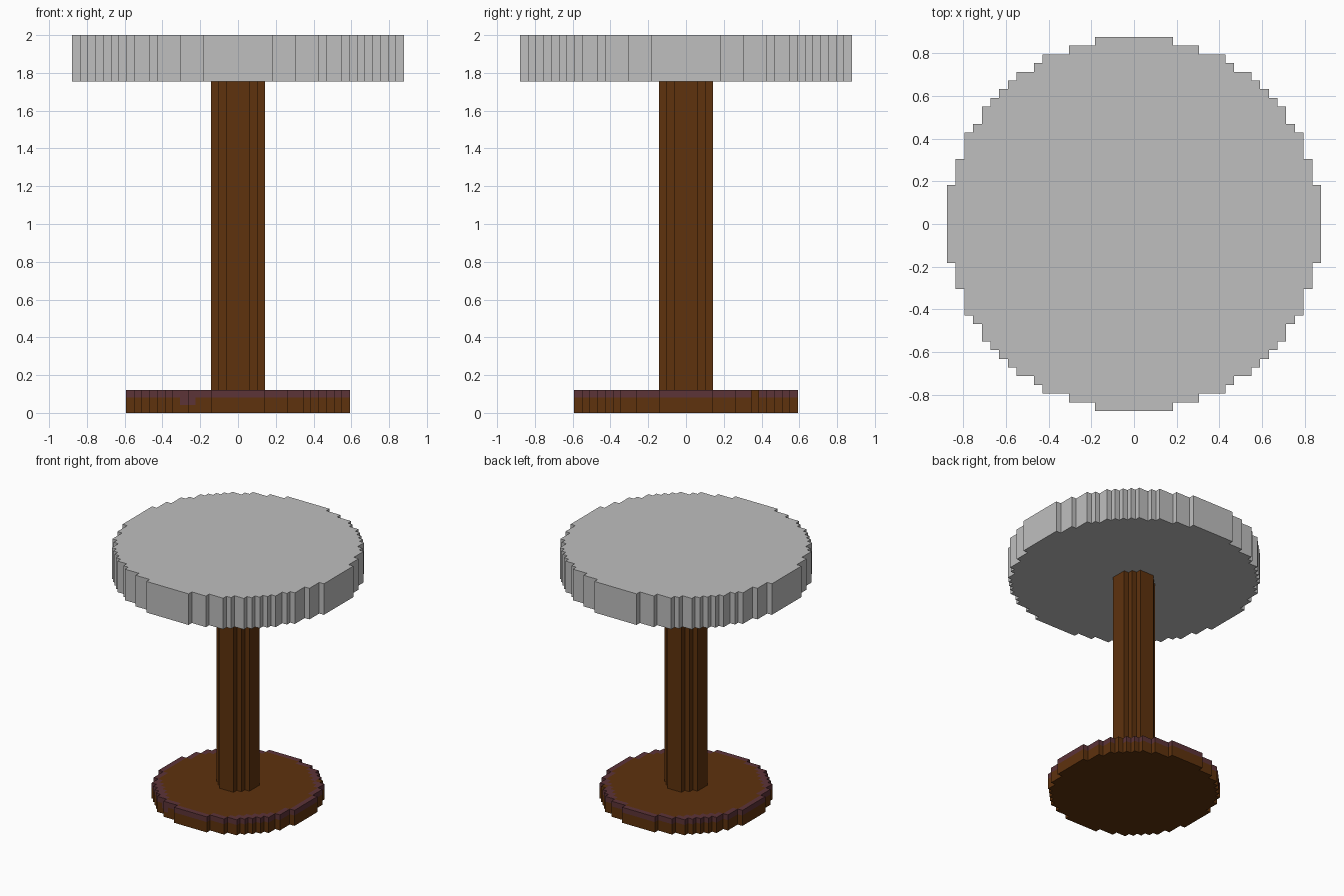
import bpy, bmesh, math

if "Cube" in bpy.data.objects:
    bpy.data.objects.remove(bpy.data.objects["Cube"], do_unlink=True)

U = 2 / 49  # edge length of one block


def material(name, rgb):
    m = bpy.data.materials.new(name)
    m.diffuse_color = (*rgb, 1)
    m.use_nodes = True
    bsdf = m.node_tree.nodes["Principled BSDF"]
    bsdf.inputs["Base Color"].default_value = (*rgb, 1)
    bsdf.inputs["Roughness"].default_value = 0.8
    return m


GREY = material("light grey", (0.52, 0.52, 0.52))
BROWN = material("dark brown", (0.112, 0.032, 0.004))
PLUM = material("plum brown", (0.107, 0.033, 0.039))


def block_disc(name, diameter, levels, mats, rule=lambda i, j, k: 0):
    """Stepped round slab of blocks; levels are heights in blocks."""
    half = diameter // 2
    r2 = (diameter / 2) ** 2
    span = range(-half, half + 1)
    inside = lambda i, j: i * i + j * j <= r2
    bm = bmesh.new()

    def quad(points, mat):
        f = bm.faces.new([bm.verts.new((x * U, y * U, z * U)) for x, y, z in points])
        f.material_index = mat

    for i in span:
        for j in span:
            if not inside(i, j):
                continue
            corners = [(i - .5, j - .5), (i + .5, j - .5), (i + .5, j + .5), (i - .5, j + .5)]
            last = len(levels) - 2
            # bottom and top caps
            quad([(*c, levels[0]) for c in reversed(corners)], rule(i, j, 0))
            quad([(*c, levels[-1]) for c in corners], rule(i, j, last))
            # exposed sides
            for n, (di, dj) in enumerate([(0, -1), (1, 0), (0, 1), (-1, 0)]):
                if inside(i + di, j + dj):
                    continue
                a, b = corners[n], corners[(n + 1) % 4]
                for k in range(last + 1):
                    lo, hi = levels[k], levels[k + 1]
                    quad([(*a, lo), (*b, lo), (*b, hi), (*a, hi)], rule(i, j, k))

    # weld blocks and merge flat areas of one colour
    bmesh.ops.remove_doubles(bm, verts=bm.verts[:], dist=U * 0.01)
    bmesh.ops.dissolve_limit(bm, angle_limit=math.radians(1), verts=bm.verts[:],
                             edges=bm.edges[:], delimit={'MATERIAL'})
    me = bpy.data.meshes.new(name)
    bm.to_mesh(me)
    bm.free()
    for m in mats:
        me.materials.append(m)
    ob = bpy.data.objects.new(name, me)
    bpy.context.collection.objects.link(ob)
    return ob


def base_colour(i, j, k):
    # plum rim on the top layer, one bare block, and a small drip at the front
    if (i, j) == (11, 9):
        return 0
    if k == 2:
        return int(i * i + j * j > 180)
    return int(k == 1 and (i, j) in {(-7, -12), (-6, -13)})


block_disc("base", 29, [0, 1, 2, 3], [BROWN, PLUM], base_colour)
block_disc("post", 7, [3, 43], [BROWN])
block_disc("seat", 43, [43, 49], [GREY])
